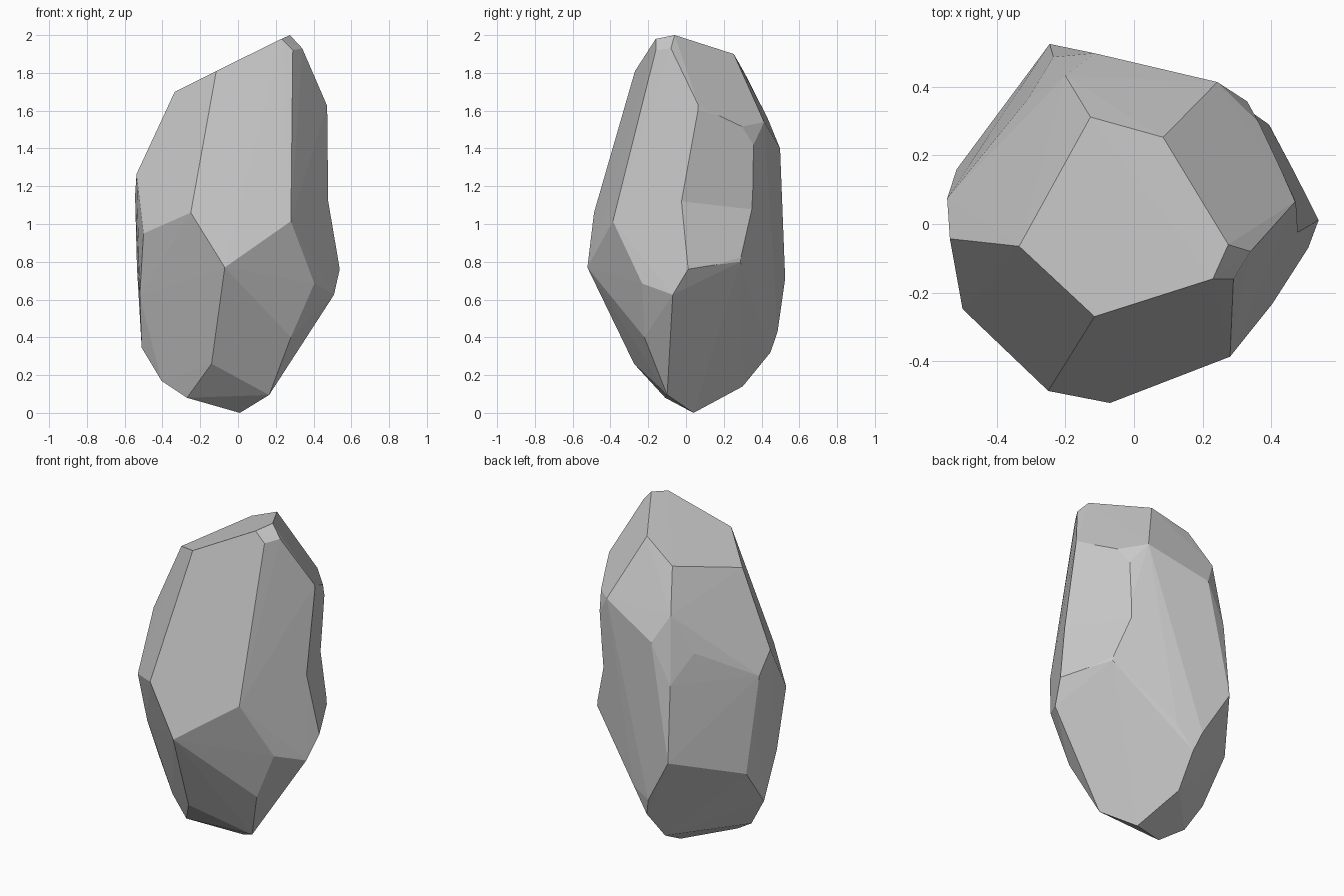
import bpy, bmesh
from mathutils import Vector


def hull_object(name, points):
    """Convex flat-faced solid wrapped around a few corner points."""
    bm = bmesh.new()
    for p in points:
        bm.verts.new(p)
    bmesh.ops.convex_hull(bm, input=bm.verts[:])
    bmesh.ops.delete(bm, geom=[v for v in bm.verts if not v.link_faces], context='VERTS')
    bmesh.ops.recalc_face_normals(bm, faces=bm.faces[:])
    mesh = bpy.data.meshes.new(name)
    bm.to_mesh(mesh)
    bm.free()
    obj = bpy.data.objects.new(name, mesh)
    bpy.context.collection.objects.link(obj)
    return obj


# Rock corners, by height
crown = [(.275, -.06, 2), (.34, -.08, 1.93), (.29, -.16, 1.92), (.23, -.16, 1.98),
         (-.115, -.27, 1.81), (-.335, -.065, 1.70), (-.127, .312, 1.796), (.085, .253, 1.90)]
shoulder = [(.47, .065, 1.63), (.37, .29, 1.515), (.243, .414, 1.54), (.337, .353, 1.41),
            (-.115, .498, 1.40), (-.2, .432, 1.56), (-.31, .364, 1.335), (-.537, -.043, 1.265)]
waist = [(-.545, .075, 1.15), (-.235, .487, 1.165), (-.25, -.487, 1.06), (-.5, -.248, .95),
         (.28, -.387, 1.015), (-.07, -.522, .77), (.54, .015, .767), (.395, .288, .80),
         (-.246, .525, .71), (-.535, .09, .77)]
foot = [(.508, -.07, .625), (.404, -.232, .685), (.28, -.22, .40), (-.52, -.13, .62),
        (-.517, .16, .58), (-.51, -.02, .345), (-.085, .485, .43), (-.05, .447, .32),
        (.05, .43, .46), (-.14, -.275, .26)]
base = [(.165, -.10, .095), (.01, .04, 0), (-.27, -.11, .08), (-.405, -.05, .17), (-.07, .30, .14)]
rock = hull_object("rock", crown + shoulder + waist + foot + base)

# Shallow notch on the right side, cut with a triangular wedge
c0, c1 = Vector((.478, -.025, 1.12)), Vector((.34, .283, 1.085))
along = c1 - c0
mid = (c0 + c1) / 2
up = (Vector((.47, .065, 1.63)) + Vector((.37, .29, 1.515))) / 2 - mid
low = (Vector((.54, .015, .767)) + Vector((.395, .288, .80))) / 2 - mid
ends = [c0 - along * .6, c1 + along * .6]
wedge = hull_object("notch_cutter", [e + d for e in ends for d in (Vector(), up * 1.5, low * 1.5)])
wedge.hide_render = True
wedge.hide_viewport = True
notch = rock.modifiers.new("notch", 'BOOLEAN')
notch.operation = 'DIFFERENCE'
notch.solver = 'EXACT'
notch.object = wedge
